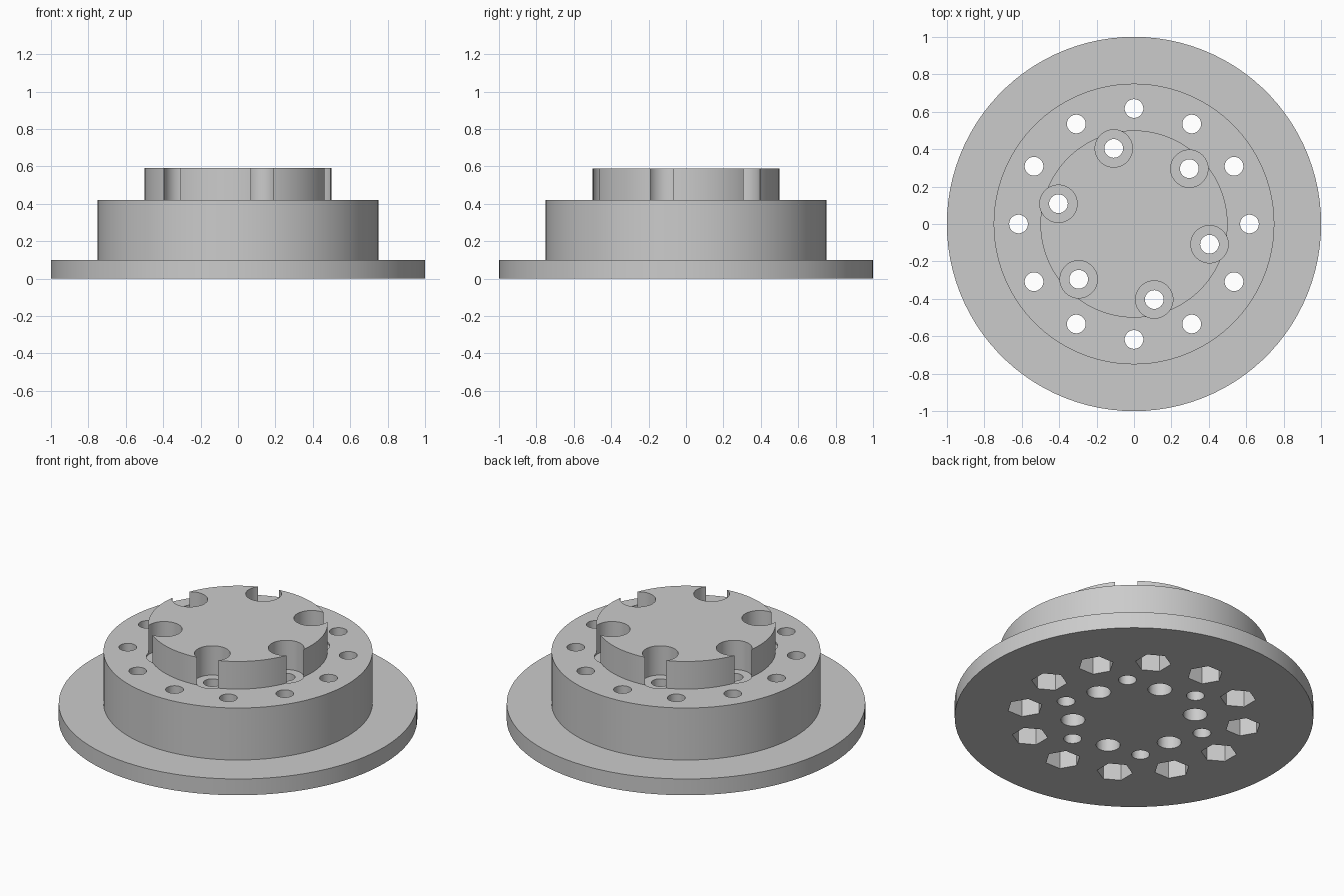
import bpy
import bmesh
from math import cos, sin, pi, radians
from mathutils import Matrix, Vector

cube = bpy.data.objects.get("Cube")
if cube:
    bpy.data.objects.remove(cube, do_unlink=True)

# Single grey material
grey = bpy.data.materials.new("plain_grey")
grey.use_nodes = True
colour = (0.6, 0.6, 0.6, 1)
grey.diffuse_color = colour
grey.node_tree.nodes["Principled BSDF"].inputs["Base Color"].default_value = colour


def make_object(name, bm):
    bmesh.ops.recalc_face_normals(bm, faces=bm.faces)
    mesh = bpy.data.meshes.new(name)
    bm.to_mesh(mesh)
    bm.free()
    mesh.materials.append(grey)
    obj = bpy.data.objects.new(name, mesh)
    bpy.context.collection.objects.link(obj)
    return obj


def lathe(name, profile, steps):
    """Spin a closed (radius, z) profile around the z axis."""
    bm = bmesh.new()
    verts = [bm.verts.new((r, 0, z)) for r, z in profile]
    edges = [bm.edges.new(pair) for pair in zip(verts, verts[1:])]
    bmesh.ops.spin(bm, geom=verts + edges, cent=(0, 0, 0), axis=(0, 0, 1),
                   angle=2 * pi, steps=steps, use_merge=True)
    bmesh.ops.remove_doubles(bm, verts=bm.verts, dist=1e-4)
    return make_object(name, bm)


def drill(body, name, count, start, ring, radius, low, high, sides=32):
    """Cut a ring of upright prisms, each with a flat side facing outwards."""
    bm = bmesh.new()
    for i in range(count):
        angle = radians(start) + 2 * pi * i / count
        place = (Matrix.Translation((ring * cos(angle), ring * sin(angle), (low + high) / 2))
                 @ Matrix.Rotation(angle + pi / sides, 4, "Z"))
        loops = [[bm.verts.new(place @ Vector((radius * cos(2 * pi * k / sides),
                                               radius * sin(2 * pi * k / sides), z)))
                  for k in range(sides)] for z in ((low - high) / 2, (high - low) / 2)]
        for loop in loops:
            bm.faces.new(loop)
        for k in range(sides):
            n = (k + 1) % sides
            bm.faces.new((loops[0][k], loops[0][n], loops[1][n], loops[1][k]))
    cutter = make_object(name, bm)
    cutter.hide_render = True
    mod = body.modifiers.new(name, "BOOLEAN")
    mod.operation = "DIFFERENCE"
    mod.solver = "EXACT"
    mod.object = cutter
    bpy.context.view_layer.objects.active = body
    bpy.ops.object.modifier_apply(modifier=name)
    bpy.data.objects.remove(cutter, do_unlink=True)


# Flange, drum and raised boss turned as one piece
hub = lathe("stepped_hub", [(0, 0), (1, 0), (1, 0.1), (0.75, 0.1), (0.75, 0.42),
                            (0.5, 0.42), (0.5, 0.59), (0, 0.59)], 100)

# Outer bolt circle with hexagonal nut pockets underneath
drill(hub, "outer_bolt_holes", 12, 0, 0.617, 0.05, 0.1, 0.7)
drill(hub, "nut_pockets", 12, 0, 0.617, 0.1, -0.1, 0.27, sides=6)

# Inner bolt circle with counterbores that break through the boss wall
drill(hub, "inner_bolt_holes", 6, 45, 0.418, 0.05, -0.1, 0.7)
drill(hub, "counterbores", 6, 45, 0.418, 0.1, 0.41, 0.7, sides=48)

# Blind holes in the underside
drill(hub, "blind_holes", 6, 15, 0.342, 0.067, -0.1, 0.3)

# Smooth the round walls, keep edges crisp
bpy.ops.object.select_all(action="DESELECT")
hub.select_set(True)
bpy.context.view_layer.objects.active = hub
bpy.ops.object.shade_smooth_by_angle(angle=radians(30))
